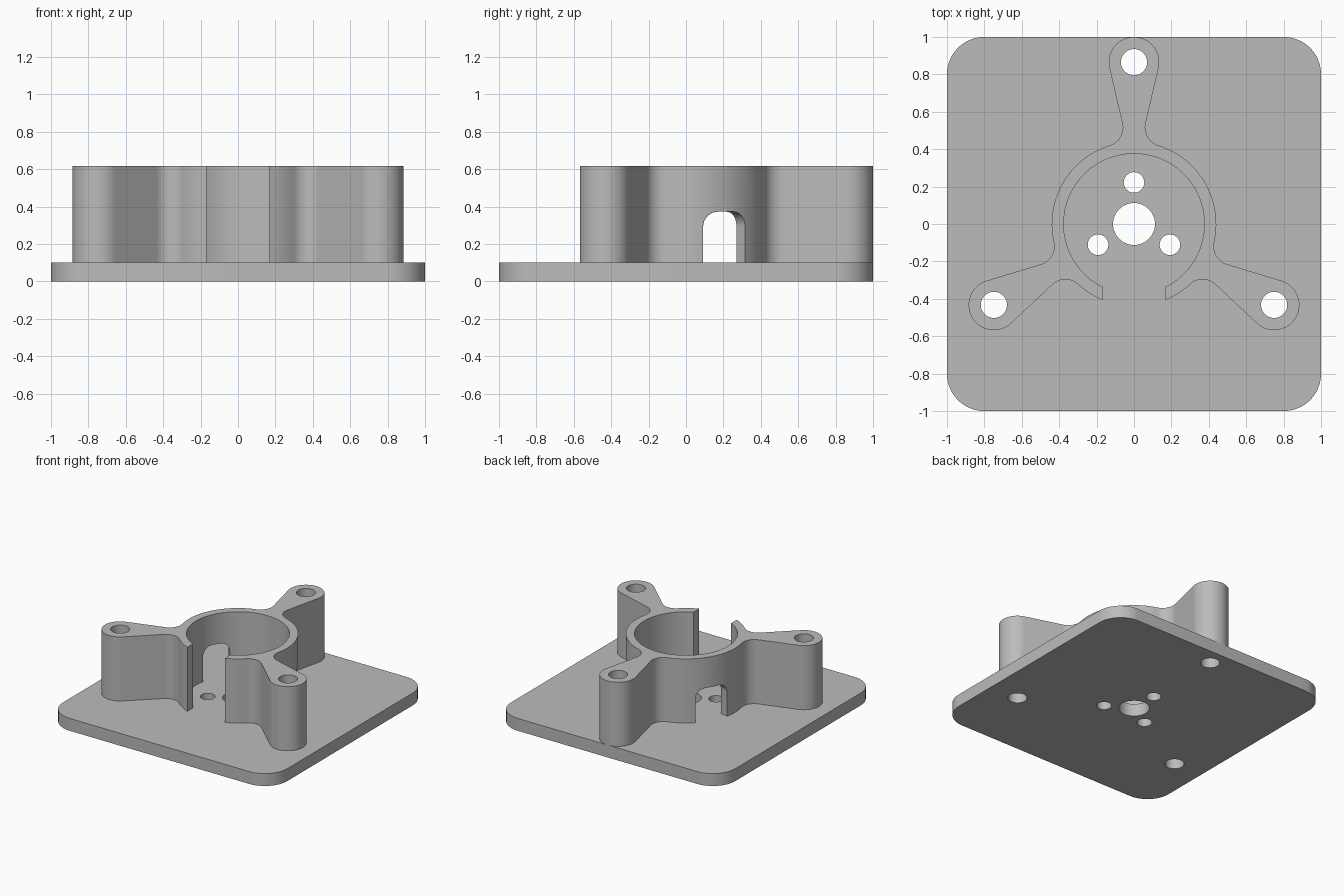
import bpy, bmesh, math

if "Cube" in bpy.data.objects:
    bpy.data.objects.remove(bpy.data.objects["Cube"], do_unlink=True)

grey = bpy.data.materials.new("plain grey")
grey.use_nodes = True
grey.diffuse_color = (0.5, 0.5, 0.5, 1)
grey.node_tree.nodes["Principled BSDF"].inputs["Base Color"].default_value = grey.diffuse_color

PLATE_TOP, TOP = 0.10, 0.617
RING_R, BORE_R, GAP = 0.44, 0.376, 0.168
BOSS_DIST, BOSS_R = 0.865, 0.135
FILLET_R, FILLET_X = 0.10, 0.16
FILLET_Y = math.sqrt((RING_R + FILLET_R) ** 2 - FILLET_X ** 2)
ARMS = (-30, 90, 210)


def arc(cx, cy, r, a0, a1, step=4):
    n = max(2, math.ceil(abs(a1 - a0) / step))
    angles = [math.radians(a0 + (a1 - a0) * i / n) for i in range(n + 1)]
    return [(cx + r * math.cos(a), cy + r * math.sin(a)) for a in angles]


def circle(cx, cy, r):
    return arc(cx, cy, r, 0, 360, 7.5)[:-1]


def polar(r, deg):
    return r * math.cos(math.radians(deg)), r * math.sin(math.radians(deg))


def link(name, mesh):
    obj = bpy.data.objects.new(name, mesh)
    bpy.context.collection.objects.link(obj)
    return obj


def extrude_outline(name, loops, z0, z1):
    """Solid from a closed outline plus hole outlines."""
    curve = bpy.data.curves.new(name, 'CURVE')
    curve.dimensions, curve.fill_mode = '2D', 'BOTH'
    curve.extrude = (z1 - z0) / 2
    for pts in loops:
        spline = curve.splines.new('POLY')
        spline.points.add(len(pts) - 1)
        for p, (x, y) in zip(spline.points, pts):
            p.co = (x, y, 0, 1)
        spline.use_cyclic_u = True
    temp = link(name + " outline", curve)
    graph = bpy.context.evaluated_depsgraph_get()
    mesh = bpy.data.meshes.new_from_object(temp.evaluated_get(graph))
    bpy.data.objects.remove(temp, do_unlink=True)
    bm = bmesh.new()
    bm.from_mesh(mesh)
    bmesh.ops.remove_doubles(bm, verts=bm.verts, dist=1e-4)
    bmesh.ops.translate(bm, verts=bm.verts, vec=(0, 0, (z0 + z1) / 2))
    bmesh.ops.recalc_face_normals(bm, faces=bm.faces)
    bm.to_mesh(mesh)
    bm.free()
    mesh.materials.clear()
    mesh.materials.append(grey)
    return link(name, mesh)


def arm_outline(direction):
    """Fillet, boss and fillet of one arm, turned to its direction."""
    dx, dy = FILLET_X, FILLET_Y - BOSS_DIST
    tangent = math.degrees(math.atan2(dy, dx)
                           + math.acos((BOSS_R + FILLET_R) / math.hypot(dx, dy)))
    root = math.degrees(math.atan2(FILLET_Y, FILLET_X))
    pts = arc(FILLET_X, FILLET_Y, FILLET_R, 180 + root, 180 + tangent)
    pts += arc(0, BOSS_DIST, BOSS_R, tangent, 180 - tangent)
    pts += arc(-FILLET_X, FILLET_Y, FILLET_R, -tangent, -root)
    c, s = polar(1, direction - 90)
    return [(c * x - s * y, s * x + c * y) for x, y in pts]


def slot_cutter(a0, a1):
    """Wedge with radial walls and rounded upper corners."""
    span = math.radians(a1 - a0) * RING_R
    r, height = 0.08, 0.372
    prof = [(0, 0), (span, 0)]
    prof += arc(span - r, height - r, r, 0, 90, 10) + arc(r, height - r, r, 90, 180, 10)
    bm = bmesh.new()
    rows = [[bm.verts.new((*polar(rad, a0 + (a1 - a0) * u / span), z)) for u, z in prof]
            for rad in (0.3, 0.55)]
    n = len(prof)
    for row in rows:
        bm.faces.new(row)
    for i in range(n):
        j = (i + 1) % n
        bm.faces.new((rows[0][i], rows[0][j], rows[1][j], rows[1][i]))
    bmesh.ops.recalc_face_normals(bm, faces=bm.faces)
    mesh = bpy.data.meshes.new("slot_cutter")
    bm.to_mesh(mesh)
    bm.free()
    mesh.materials.append(grey)
    cutter = link("slot_cutter", mesh)
    cutter.hide_render = True
    return cutter


def select_only(obj):
    bpy.ops.object.select_all(action='DESELECT')
    obj.select_set(True)
    bpy.context.view_layer.objects.active = obj


boss_holes = [circle(*polar(BOSS_DIST, a), 0.07) for a in ARMS]

# Base plate with rounded corners and all through holes
outline = []
for k, (sx, sy) in enumerate(((1, 1), (-1, 1), (-1, -1), (1, -1))):
    outline += arc(0.8 * sx, 0.8 * sy, 0.2, 90 * k, 90 * k + 90, 5)
small_holes = [circle(*polar(0.222, a), 0.055) for a in ARMS]
plate = extrude_outline("base_plate", [outline, circle(0, 0, 0.112)] + small_holes + boss_holes,
                        0, PLATE_TOP)

# Ring holder with three arms, open at the front
half_root = 90 - math.degrees(math.atan2(FILLET_Y, FILLET_X))
gap_out = math.degrees(math.asin(GAP / RING_R))
gap_in = math.degrees(math.asin(GAP / BORE_R))
body = []
start = gap_out - 90
for a in ARMS:
    body += arc(0, 0, RING_R, start, a - half_root)[:-1] + arm_outline(a)
    start = a + half_root
body += arc(0, 0, RING_R, start, 270 - gap_out)[1:]
body += arc(0, 0, BORE_R, 270 - gap_in, gap_in - 90)
holder = extrude_outline("ring_holder", [body] + boss_holes, PLATE_TOP, TOP)

# Side slots through the ring wall
for a0, a1 in ((12, 46), (134, 168)):
    cutter = slot_cutter(a0, a1)
    mod = holder.modifiers.new("slot", 'BOOLEAN')
    mod.operation, mod.solver, mod.object = 'DIFFERENCE', 'EXACT', cutter
    select_only(holder)
    bpy.ops.object.modifier_apply(modifier=mod.name)
    bpy.data.objects.remove(cutter, do_unlink=True)

for obj in (plate, holder):
    select_only(obj)
    bpy.ops.object.shade_smooth_by_angle(angle=math.radians(30))
